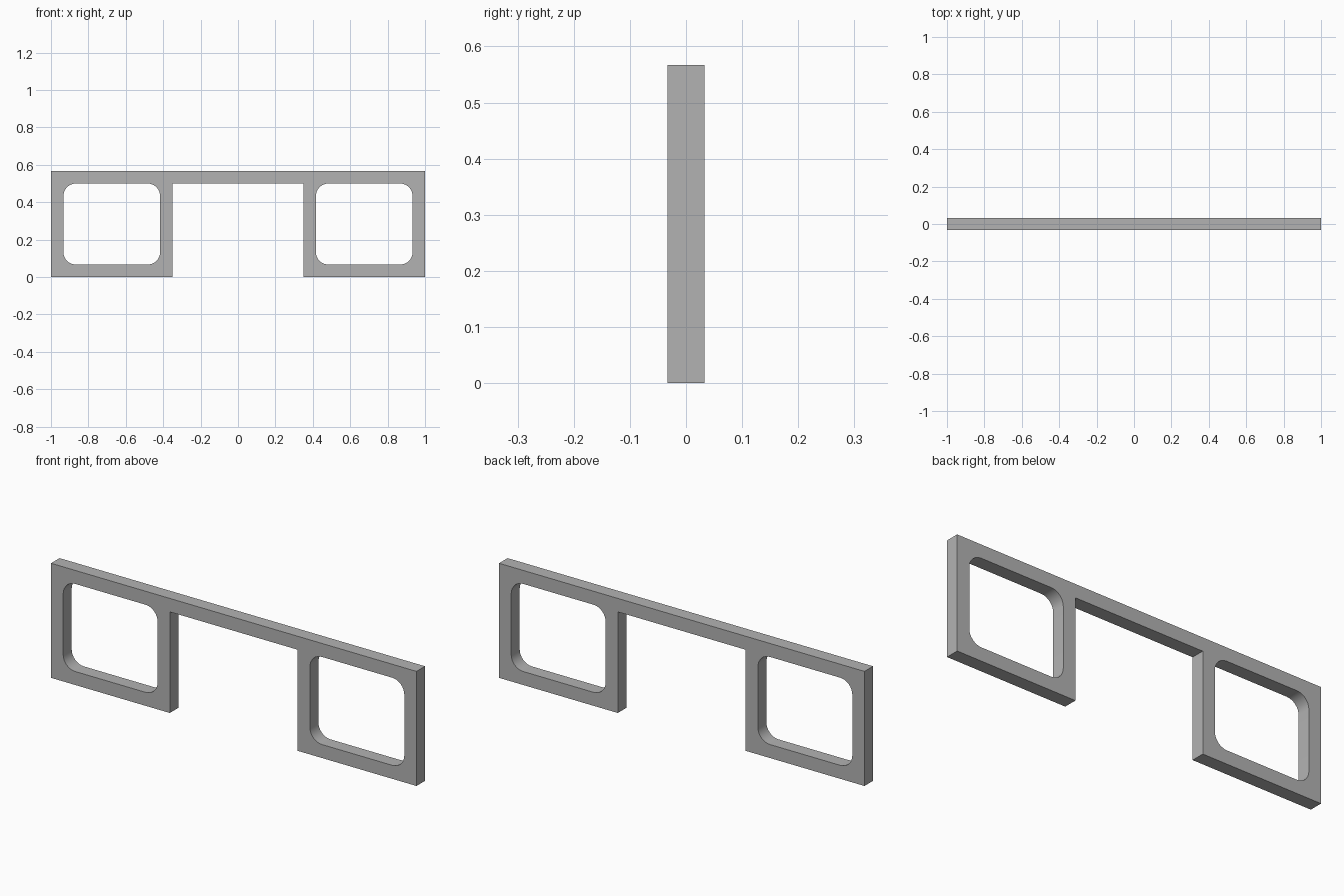
import bpy, bmesh
from math import pi, cos, sin

cube = bpy.data.objects.get("Cube")
if cube:
    bpy.data.objects.remove(cube, do_unlink=True)

BAR = 1 / 15            # width and depth of every bar
HEIGHT = 8.5 * BAR
INNER = 0.35            # inner side of each leg frame
RADIUS = BAR            # rounding of the window corners
STEPS = 8

grey = bpy.data.materials.new("plain grey")
grey.use_nodes = True
grey.diffuse_color = (0.45, 0.45, 0.45, 1)
grey.node_tree.nodes["Principled BSDF"].inputs["Base Color"].default_value = grey.diffuse_color


def rounded_rectangle(x0, x1, z0, z1, r):
    centres = [(x1 - r, z1 - r), (x0 + r, z1 - r), (x0 + r, z0 + r), (x1 - r, z0 + r)]
    return [(cx + r * cos((q + i / STEPS) * pi / 2), cz + r * sin((q + i / STEPS) * pi / 2))
            for q, (cx, cz) in enumerate(centres) for i in range(STEPS + 1)]


def add_loop(curve, points):
    spline = curve.splines.new('POLY')
    spline.points.add(len(points) - 1)
    for p, (x, z) in zip(spline.points, points):
        p.co = (x, z, 0, 1)
    spline.use_cyclic_u = True


# Outline of both legs and the joining bar, with a window in each leg
curve = bpy.data.curves.new("bridge_frame", 'CURVE')
curve.dimensions = '2D'
curve.fill_mode = 'BOTH'
curve.extrude = BAR / 2
half = [(INNER, HEIGHT - BAR), (INNER, 0), (1, 0), (1, HEIGHT)]
add_loop(curve, half + [(-x, z) for x, z in reversed(half)])
window = rounded_rectangle(INNER + BAR, 1 - BAR, BAR, HEIGHT - BAR, RADIUS)
add_loop(curve, window)
add_loop(curve, [(-x, z) for x, z in window])

# Turn upright and convert to a clean mesh
frame = bpy.data.objects.new("bridge_frame", curve)
bpy.context.collection.objects.link(frame)
bpy.ops.object.select_all(action='DESELECT')
frame.select_set(True)
bpy.context.view_layer.objects.active = frame
frame.rotation_euler.x = pi / 2
bpy.ops.object.convert(target='MESH')
frame = bpy.context.object
bpy.ops.object.transform_apply(location=False, rotation=True, scale=False)

bm = bmesh.new()
bm.from_mesh(frame.data)
bmesh.ops.remove_doubles(bm, verts=bm.verts, dist=0.0001)
bmesh.ops.dissolve_limit(bm, angle_limit=0.01, verts=bm.verts, edges=bm.edges)
bmesh.ops.recalc_face_normals(bm, faces=bm.faces)
bm.to_mesh(frame.data)
bm.free()
frame.data.materials.clear()
frame.data.materials.append(grey)
bpy.ops.object.shade_smooth_by_angle(angle=pi / 6)
